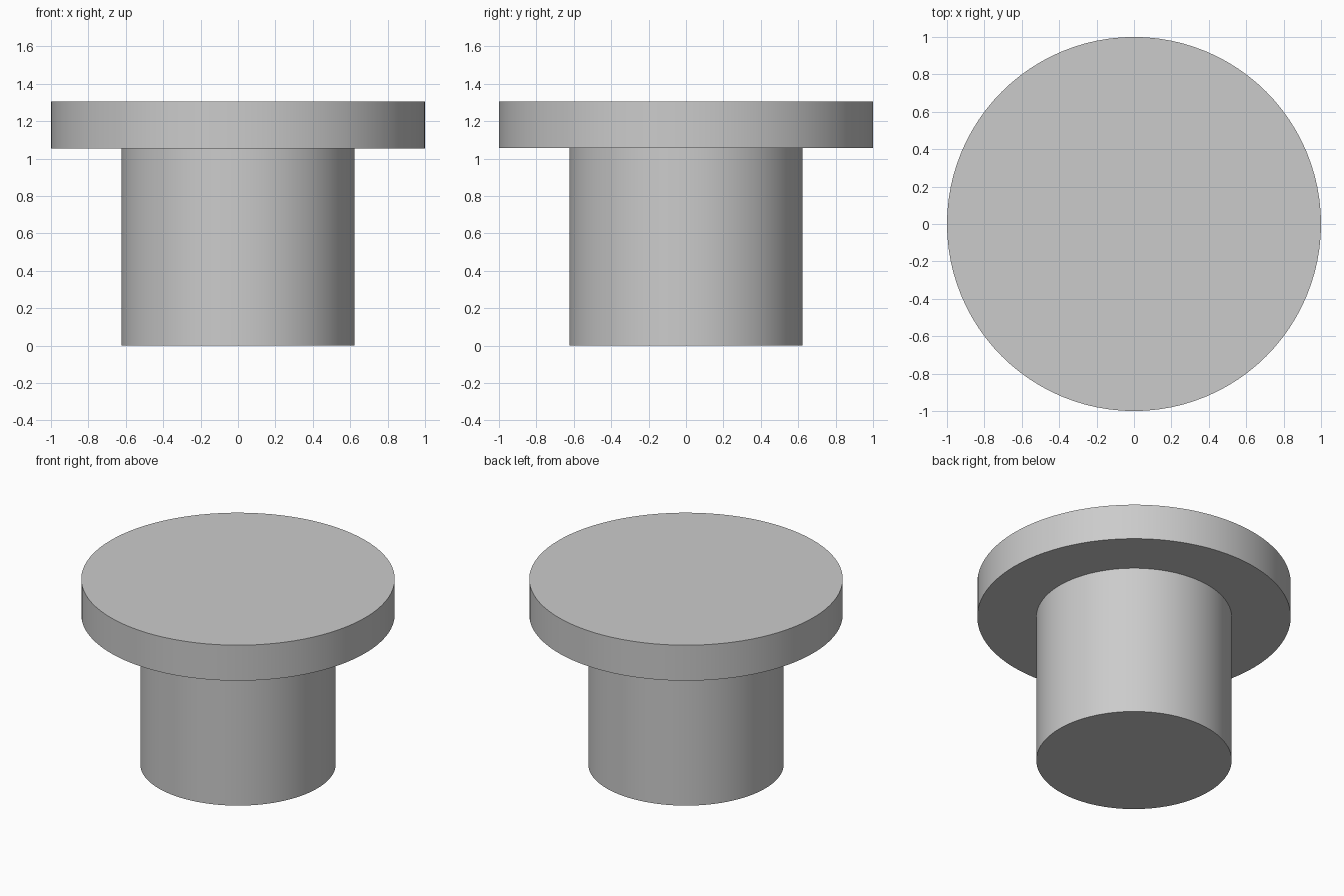
import bpy
import bmesh
import math

cube = bpy.data.objects.get("Cube")
if cube:
    bpy.data.objects.remove(cube, do_unlink=True)

SEGMENTS = 96
FLANGE_RADIUS, SHANK_RADIUS = 1.0, 0.623
SHOULDER_Z, TOP_Z = 1.055, 1.305

# Plain grey material
grey = bpy.data.materials.new("light grey")
grey.use_nodes = True
colour = (0.6, 0.6, 0.6, 1.0)
grey.diffuse_color = colour
grey.node_tree.nodes["Principled BSDF"].inputs["Base Color"].default_value = colour


def ring(bm, radius, z):
    """Circle of vertices around the z axis."""
    step = math.tau / SEGMENTS
    return [bm.verts.new((radius * math.cos(i * step), radius * math.sin(i * step), z))
            for i in range(SEGMENTS)]


def turned_part(name, profile):
    """Closed solid of revolution from (radius, z) pairs, bottom to top."""
    bm = bmesh.new()
    rings = [ring(bm, r, z) for r, z in profile]
    for low, high in zip(rings, rings[1:]):
        for i in range(SEGMENTS):
            j = (i + 1) % SEGMENTS
            bm.faces.new((low[i], low[j], high[j], high[i]))
    bm.faces.new(rings[0][::-1])
    bm.faces.new(rings[-1])
    mesh = bpy.data.meshes.new(name)
    bm.to_mesh(mesh)
    bm.free()
    mesh.materials.append(grey)
    obj = bpy.data.objects.new(name, mesh)
    bpy.context.collection.objects.link(obj)
    return obj


# Round shank with a wide flange on top, turned as one solid
bushing = turned_part("flanged_plug", [
    (SHANK_RADIUS, 0),
    (SHANK_RADIUS, SHOULDER_Z),
    (FLANGE_RADIUS, SHOULDER_Z),
    (FLANGE_RADIUS, TOP_Z),
])

# Smooth round walls with crisp rims
bpy.ops.object.select_all(action='DESELECT')
bushing.select_set(True)
bpy.context.view_layer.objects.active = bushing
bpy.ops.object.shade_smooth_by_angle(angle=math.radians(30))
